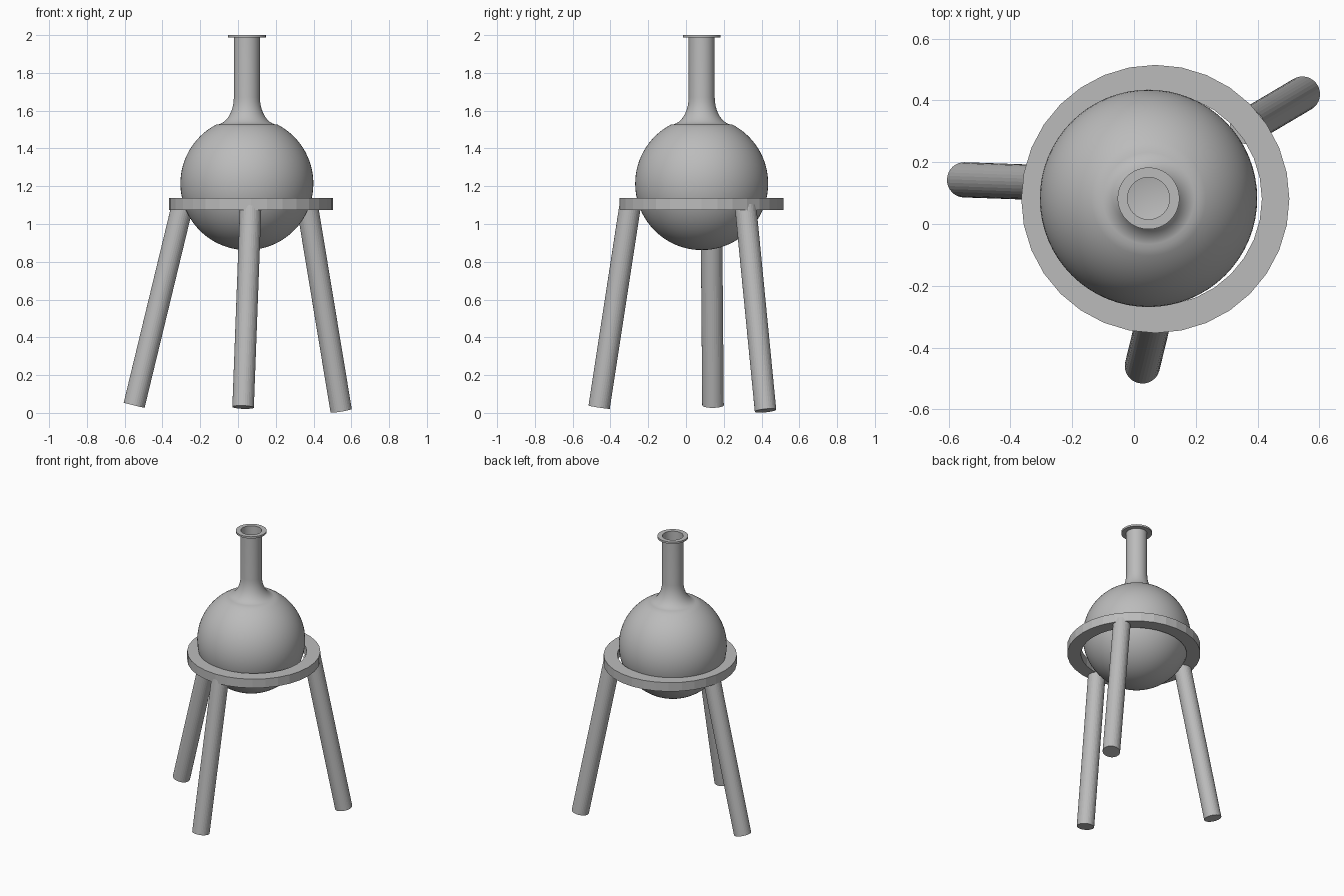
import bpy, bmesh, math
from mathutils import Vector

if "Cube" in bpy.data.objects:
    bpy.data.objects.remove(bpy.data.objects["Cube"])

grey = bpy.data.materials.new("plain grey")
grey.diffuse_color = (0.5, 0.5, 0.5, 1)
grey.use_nodes = True
grey.node_tree.nodes["Principled BSDF"].inputs["Base Color"].default_value = grey.diffuse_color


def lathe(name, profile, centre, steps=32, closed=False):
    """Spin an (r, z) profile round the vertical axis at centre (x, y)."""
    bm = bmesh.new()
    vs = [bm.verts.new((r, 0, z)) for r, z in profile]
    for a, b in zip(vs, vs[1:]):
        bm.edges.new((a, b))
    if closed:
        bm.edges.new((vs[-1], vs[0]))
    bmesh.ops.spin(bm, geom=bm.verts[:] + bm.edges[:], cent=(0, 0, 0),
                   axis=(0, 0, 1), angle=2 * math.pi, steps=steps)
    bmesh.ops.remove_doubles(bm, verts=bm.verts, dist=1e-4)
    bmesh.ops.recalc_face_normals(bm, faces=bm.faces)
    return finish(name, bm, (centre[0], centre[1], 0))


def finish(name, bm, loc=(0, 0, 0)):
    me = bpy.data.meshes.new(name)
    bm.to_mesh(me)
    bm.free()
    me.materials.append(grey)
    ob = bpy.data.objects.new(name, me)
    ob.location = loc
    bpy.context.collection.objects.link(ob)
    return ob


def smooth(ob, angle):
    bpy.ops.object.select_all(action='DESELECT')
    ob.select_set(True)
    bpy.context.view_layer.objects.active = ob
    bpy.ops.object.shade_smooth_by_angle(angle=math.radians(angle))


# Flask: round bulb, flared shoulder, straight neck and flat lip
R, ZC, NECK = 0.352, 1.214, 0.069
A_END = math.pi - math.asin(0.163 / R)
prof = [(R * math.sin(a), ZC - R * math.cos(a))
        for a in (A_END * i / 36 for i in range(37))]
z0 = prof[-1][1]
for i in range(1, 11):
    t = math.pi / 2 * i / 10
    prof.append((0.163 - (0.163 - NECK) * math.sin(t),
                 z0 + 0.145 * (1 - math.cos(t))))
prof += [(NECK, 1.987), (0.1, 1.987), (0.1, 2.0), (NECK - 0.001, 2.0),
         (NECK - 0.001, z0 + 0.145)]
flask = lathe("flask", prof, (0.047, 0.083), 64)
smooth(flask, 25)

# Support ring
lathe("support_ring", [(0.345, 1.074), (0.434, 1.074), (0.434, 1.138),
                       (0.345, 1.138)], (0.069, 0.081), 32, closed=True)


# Splayed legs: foot centre and the point where each meets the ring
def leg(name, foot, top, radius=0.057):
    foot, top = Vector(foot), Vector(top)
    d = top - foot
    bm = bmesh.new()
    bmesh.ops.create_cone(bm, cap_ends=True, segments=32, radius1=radius,
                          radius2=radius, depth=d.length)
    bmesh.ops.rotate(bm, verts=bm.verts, cent=(0, 0, 0),
                     matrix=d.to_track_quat('Z', 'Y').to_matrix())
    finish(name, bm, (foot + top) / 2)


leg("left_leg", (-0.55, 0.143, 0.04), (-0.295, 0.134, 1.095))
leg("right_leg", (0.546, 0.421, 0.012), (0.367, 0.315, 1.095))
leg("front_leg", (0.027, -0.46, 0.03), (0.067, -0.296, 1.095))
